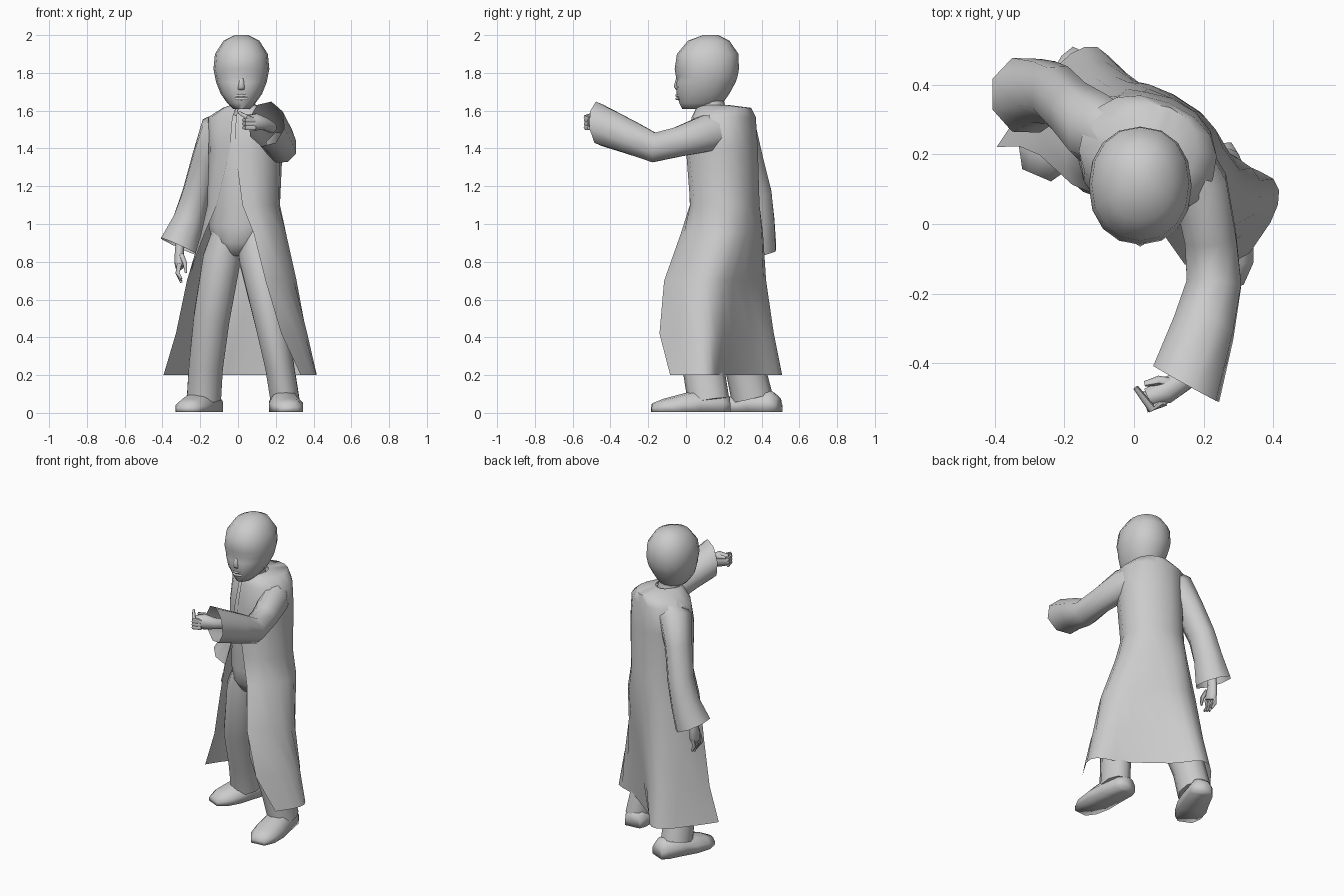
import bpy
import bmesh
from math import sin, cos, radians, copysign
from mathutils import Vector, Matrix

cube = bpy.data.objects.get("Cube")
if cube:
    bpy.data.objects.remove(cube)

UNIT = 0.01  # all part sizes below are in hundredths

grey = bpy.data.materials.new("plain grey")
grey.use_nodes = True
grey.diffuse_color = (0.6, 0.6, 0.6, 1)
grey.node_tree.nodes["Principled BSDF"].inputs["Base Color"].default_value = (0.6, 0.6, 0.6, 1)


def skin(name, rings, closed=True, cap_start=True, cap_end=True, angle=60):
    """Bridge a list of point rings into one smooth-shaded object."""
    bm = bmesh.new()
    rows = [[bm.verts.new(point * UNIT) for point in ring] for ring in rings]
    count = len(rows[0])
    for low, high in zip(rows, rows[1:]):
        for i in range(count if closed else count - 1):
            j = (i + 1) % count
            bm.faces.new((low[i], low[j], high[j], high[i]))
    if cap_start:
        bm.faces.new(rows[0])
    if cap_end:
        bm.faces.new(rows[-1])
    bmesh.ops.recalc_face_normals(bm, faces=bm.faces)
    mesh = bpy.data.meshes.new(name)
    bm.to_mesh(mesh)
    bm.free()
    mesh.materials.append(grey)
    obj = bpy.data.objects.new(name, mesh)
    bpy.context.collection.objects.link(obj)
    bpy.ops.object.select_all(action='DESELECT')
    obj.select_set(True)
    bpy.context.view_layer.objects.active = obj
    bpy.ops.object.shade_smooth_by_angle(angle=radians(angle))


def oval(x, y, z, width, depth, turn=0, square=1.0, start=0, stop=360, fold=0, count=12):
    """Level oval ring from the front round by the left; fold dents the back."""
    steps = count if stop - start == 360 else count - 1
    spin = Matrix.Rotation(radians(turn), 3, 'Z')
    ring = []
    for i in range(count):
        a = radians(start + (stop - start) * i / steps)
        s, c = sin(a), cos(a)
        dent = 1 - fold * max(0, -c) ** 6
        s, c = copysign(abs(s) ** square, s), copysign(abs(c) ** square, c)
        ring.append(Vector((x, y, z)) + spin @ Vector((s * width, -c * depth * dent, 0)))
    return ring


def tube(name, stations, count=8, side=(1, 0, 0), cap_end=True, slant=0, lean=0):
    """Limb through (x, y, z, width, depth) stations; slant and lean tip the last ring."""
    centres = [Vector(s[:3]) for s in stations]
    rings = []
    for k, (x, y, z, width, depth) in enumerate(stations):
        ahead = centres[min(k + 1, len(centres) - 1)]
        axis = (ahead - centres[max(k - 1, 0)]).normalized()
        u = Vector(side)
        u = (u - axis * u.dot(axis)).normalized()
        v = axis.cross(u)
        ring = []
        for i in range(count):
            a = radians(360 * (i + 0.5) / count)
            point = centres[k] + u * cos(a) * width + v * sin(a) * depth
            if k == len(stations) - 1:
                point += axis * (slant * cos(a) + lean * sin(a))
            ring.append(point)
        rings.append(ring)
    skin(name, rings, cap_end=cap_end)


def shoe(name, heel, toe):
    """Flat-soled shoe lofted from heel to toe."""
    heel, toe = Vector((*heel, 0)), Vector((*toe, 0))
    across = (toe - heel).normalized().cross(Vector((0, 0, 1)))
    rings = []
    for t, width, height in ((0, 5, 8), (.1, 7, 11), (.4, 8, 12),
                             (.62, 9, 9.5), (.85, 8, 7), (1, 4.5, 4.5)):
        c = heel.lerp(toe, t)
        shape = ((-1, 0), (-1, .5), (-.6, .9), (0, 1), (.6, .9), (1, .5), (1, 0))
        rings.append([c + across * a * width + Vector((0, 0, b * height + .5)) for a, b in shape])
    skin(name, rings, angle=100)


# Head with brow, eye sockets and narrow chin
head_rows = ((6, 161, 4.5, 8), (8, 164, 7.5, 11.5), (9, 169, 11, 14), (10.5, 175, 13.4, 15.8),
             (11, 178, 14, 16.3), (11, 182, 14.8, 17), (11.5, 190, 14, 16.3),
             (12, 197, 9.5, 11), (13, 200, 3.5, 4))
head_rings = []
for y, z, width, depth in head_rows:
    ring = oval(1.8, y, z, width, depth, square=.92, count=16)
    if z == 178:
        for i in (1, 15):
            ring[i].y += 1.5
    head_rings.append(ring)
skin("head", head_rings)
skin("nose", [oval(1.8, -3.2, 171, 2.4, 2, count=8), oval(1.8, -3.6, 172.5, 2, 2.9, count=8),
              oval(1.8, -3.4, 179, 1.3, 1.4, count=8)], angle=80)
for label, z in (("upper_lip", 168), ("lower_lip", 166.3)):
    tube(label, [(-1.5, -3.5, z, .6, .6), (1.8, -4.8, z, .8, .8), (5, -3.5, z, .6, .6)], 6, (0, 1, 0))
skin("neck", [oval(3, 15, 154, 7.5, 7.5), oval(2, 13, 168, 6.5, 6.5)])

# Body inside the coat
skin("torso", [oval(0, 17, 83, 5, 8, -25), oval(1, 18, 90, 15, 14, -25),
               oval(2, 19, 99, 18, 16, -25), oval(3, 20, 110, 18.4, 17.4, -22),
               oval(4, 19, 140, 19, 18.2, -22), oval(4, 19, 154, 18, 14.5, -22),
               oval(4, 18, 160, 8, 9, -22)])

# Open coat flaring to a folded hem, wrapped further round on its right side
coat_rows = ((3, 15, 163, 6.5, 7.5, -22, 1, 2, 358, 0), (5, 20, 161.5, 12.5, 14.5, -22, .9, 2, 358, 0),
             (4, 20, 156.5, 20, 16, -22, .9, 2, 358, 0), (4, 19, 140, 19.3, 18.5, -22, .9, 3, 357, 0),
             (3, 20.5, 110, 19, 18, -25, .9, 20, 338, 0), (3, 19, 95, 22, 20, -30, .8, 40, 325, 0),
             (2, 15, 70, 29, 23, -37, .75, 60, 300, .12), (1.5, 13.5, 42, 34, 26, -37, .6, 80, 290, .22),
             (0, 11.5, 20, 38.5, 31, -37, .5, 91, 284, .33))
skin("coat", [oval(*row, count=17) for row in coat_rows],
     closed=False, cap_start=False, cap_end=False)

# Trousers and shoes
tube("left_leg", [(8, 16, 98, 8, 11), (10.5, 12, 82, 10.5, 12), (17, 4, 50, 9, 11),
                  (22, 9, 25, 8, 11), (25, 12, 6, 8, 11)], 10)
tube("right_leg", [(-5, 19, 98, 8, 11), (-8.5, 19, 82, 10.5, 12), (-14, 22.5, 50, 10, 11),
                   (-17, 31, 25, 9.5, 10.5), (-18, 35, 8, 9.5, 11)], 10)
shoe("left_shoe", (23, 23), (27, -18))
shoe("right_shoe", (-13, 49), (-28, 14))

# Wide sleeves, open at the cuffs
tube("left_sleeve", [(13, 22, 150, 8, 9), (19, 11, 148, 8.5, 10.5), (22, -4, 143.5, 8, 8.5),
                     (23, -17, 140.5, 8.5, 8.5), (20, -30, 146, 9.5, 9.5), (15, -46, 153, 11, 11)],
     8, cap_end=False, slant=3, lean=4.5)
tube("right_sleeve", [(-3, 24, 153, 9, 9), (-11, 27, 149, 10, 11), (-17, 32, 134, 8, 9.5),
                      (-22, 37, 116, 8, 9), (-26, 38, 102, 9, 9.5), (-31, 37, 88, 11.5, 11.5)],
     8, cap_end=False, slant=1)

# Pointing hand with curled fingers
tube("left_palm", [(18, -38, 151, 3, 3), (14, -45, 153, 3.5, 3.5),
                   (9, -48, 154, 4.8, 4), (4, -50, 154, 3.5, 3)], 8, (0, 0, 1))
tube("left_index_finger", [(8, -51, 155, 1.5, 1.5), (5, -53, 156.5, 1.3, 1.3),
                           (.5, -47, 159, .8, .8)], 6, (0, 0, 1))
tube("left_thumb", [(12, -46, 155, 1.6, 1.6), (7, -45, 157, 1.4, 1.4),
                    (3, -46, 157, .8, .8)], 6, (0, 0, 1))
for i in range(3):
    z = 155 - 2 * i
    tube("left_curled_finger_" + "abc"[i], [(9, -51, z, 1.4, 1.3), (4.5, -53, z, 1.3, 1.3),
                                            (3, -48, z, .9, .9)], 6, (0, 0, 1))

# Hanging hand
tube("right_palm", [(-30, 36, 96, 2.5, 3), (-31, 36, 86, 2.6, 3.4),
                    (-31, 35, 80, 2.9, 4.6), (-31, 34, 77, 2.2, 4.2)], 8)
for i in range(4):
    y = 37.5 - 2.3 * i
    tube("right_finger_" + "abcd"[i], [(-31, y, 79, 1.4, 1.2), (-32, y - .5, 74, 1.3, 1.1),
                                       (-30, y - 1, 69 + abs(i - 1), .7, .7)], 6)
tube("right_thumb", [(-30, 32, 84, 1.3, 1.3), (-28, 30, 79, 1.3, 1.3), (-27.5, 30, 74, .7, .7)], 6)
